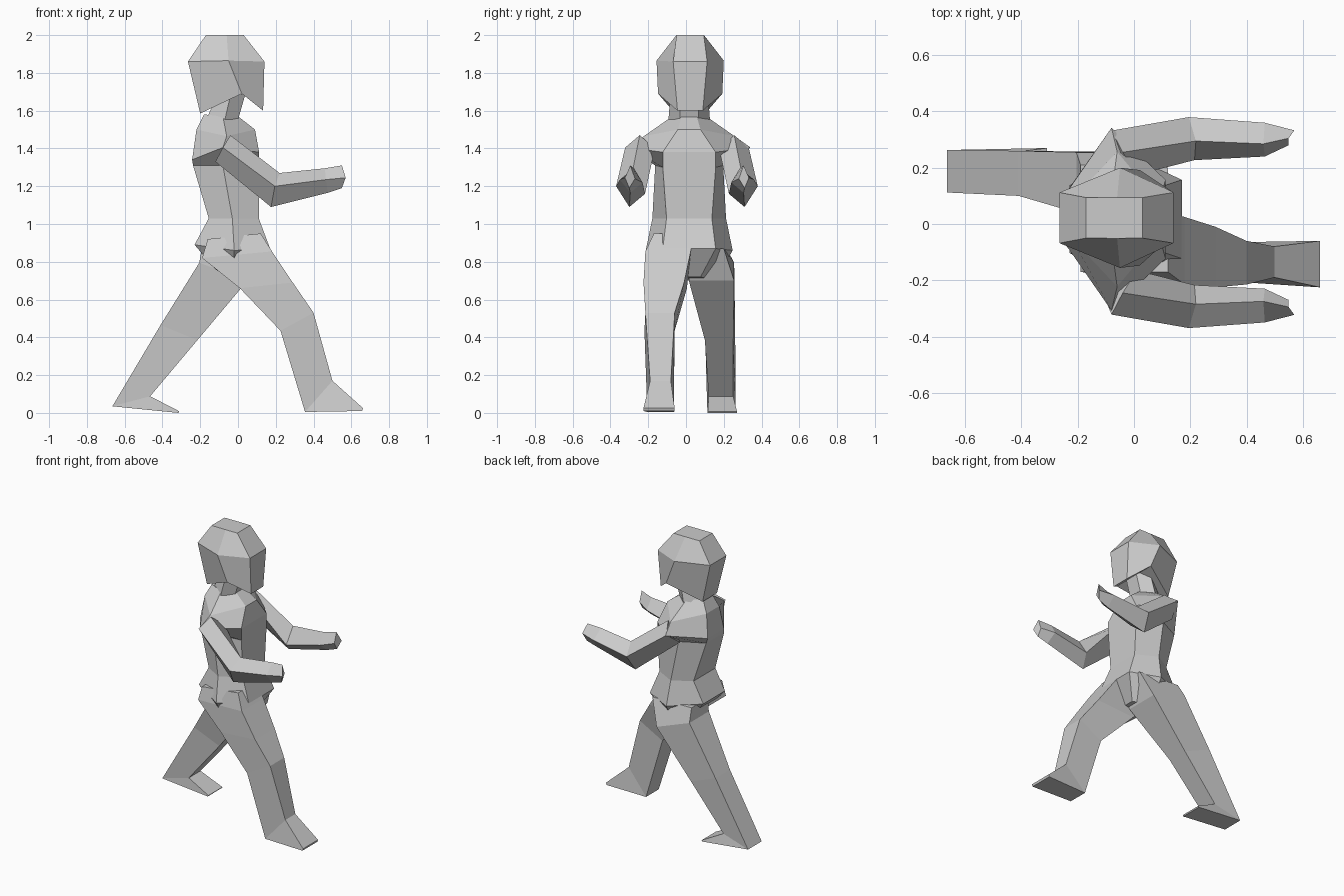
import bpy, bmesh
from mathutils import Vector


def loft(name, rings):
    """Skin a row of equal-sized rings and cap both ends, flat shaded."""
    bm = bmesh.new()
    rows = [[bm.verts.new(Vector(p)) for p in r] for r in rings]
    n = len(rows[0])
    for a, b in zip(rows, rows[1:]):
        for i in range(n):
            j = (i + 1) % n
            bm.faces.new((a[i], a[j], b[j], b[i]))
    for r in (rows[0], rows[-1]):
        if n == 6:      # split along the side-to-side ridge
            bm.faces.new((r[0], r[1], r[2], r[5]))
            bm.faces.new((r[5], r[2], r[3], r[4]))
        else:
            bm.faces.new(r)
    bmesh.ops.recalc_face_normals(bm, faces=bm.faces)
    me = bpy.data.meshes.new(name)
    bm.to_mesh(me)
    bm.free()
    ob = bpy.data.objects.new(name, me)
    bpy.context.collection.objects.link(ob)
    return ob


def hexring(front, side, back, cy=0.017):
    """Six-point body section; each argument is (x, half width, z)."""
    (fx, fw, fz), (sx, sw, sz), (bx, bw, bz) = front, side, back
    return [(fx, cy - fw, fz), (fx, cy + fw, fz), (sx, cy + sw, sz),
            (bx, cy + bw, bz), (bx, cy - bw, bz), (sx, cy - sw, sz)]


def legring(front, fy, back, by):
    """Four-point leg section; front/back are (x, z), fy/by are y ranges."""
    return [(front[0], fy[0], front[1]), (front[0], fy[1], front[1]),
            (back[0], by[1], back[1]), (back[0], by[0], back[1])]


# Head with flat crown and overhanging jaw
loft("head", [
    hexring((0.03, 0.072, 2.0), (-0.06, 0.073, 2.0), (-0.17, 0.072, 2.0), 0.022),
    hexring((0.14, 0.09, 1.86), (-0.05, 0.178, 1.865), (-0.265, 0.09, 1.86), 0.022),
    hexring((0.133, 0.067, 1.6), (0.02, 0.17, 1.69), (-0.2, 0.08, 1.585), 0.022),
])

# Neck
loft("neck", [
    hexring((0.04, 0.05, 1.69), (-0.04, 0.1, 1.68), (-0.12, 0.05, 1.66)),
    hexring((0.0, 0.05, 1.55), (-0.07, 0.11, 1.55), (-0.17, 0.05, 1.55)),
])

# Torso from collar to pelvis
loft("torso", [
    hexring((0.0, 0.04, 1.57), (-0.08, 0.09, 1.57), (-0.18, 0.05, 1.58)),
    hexring((0.09, 0.06, 1.5), (-0.06, 0.24, 1.465), (-0.22, 0.07, 1.5)),
    hexring((0.112, 0.14, 1.38), (-0.08, 0.325, 1.405), (-0.243, 0.09, 1.34)),
    hexring((0.112, 0.14, 1.3), (-0.08, 0.18, 1.31), (-0.238, 0.1, 1.31)),
    hexring((0.11, 0.12, 1.03), (-0.03, 0.195, 1.03), (-0.155, 0.12, 1.03)),
    hexring((0.17, 0.14, 0.87), (-0.02, 0.23, 0.86), (-0.23, 0.12, 0.89)),
    hexring((0.08, 0.06, 0.72), (-0.02, 0.14, 0.7), (-0.12, 0.08, 0.76)),
])

# Arms, mirrored about the body's middle: top, outer, bottom, inner
arm = [
    [(-0.04, 0.25, 1.47), (-0.08, 0.327, 1.405), (-0.12, 0.23, 1.33), (0.01, 0.17, 1.4)],
    [(0.22, 0.29, 1.27), (0.195, 0.375, 1.2), (0.175, 0.305, 1.09), (0.215, 0.222, 1.16)],
    [(0.46, 0.28, 1.295), (0.465, 0.355, 1.235), (0.475, 0.3, 1.165), (0.465, 0.235, 1.22)],
    [(0.55, 0.3, 1.31), (0.57, 0.328, 1.245), (0.55, 0.305, 1.19), (0.55, 0.275, 1.24)],
]
for side, s in (("right", -1), ("left", 1)):
    loft(side + "_arm", [[(x, 0.005 + s * y, z) for x, y, z in r] for r in arm])

# Leading leg and foot
loft("leading_leg", [
    legring((0.12, 0.95), (-0.17, 0.04), (-0.16, 0.92), (-0.17, 0.04)),
    legring((0.18, 0.855), (-0.215, 0.025), (-0.19, 0.82), (-0.17, 0.02)),
    legring((0.29, 0.69), (-0.225, -0.01), (0.01, 0.66), (-0.205, 0.005)),
    legring((0.4, 0.53), (-0.215, -0.06), (0.225, 0.435), (-0.22, -0.06)),
    legring((0.5, 0.17), (-0.19, -0.08), (0.355, 0.005), (-0.205, -0.065)),
    legring((0.662, 0.025), (-0.225, -0.06), (0.657, 0.01), (-0.225, -0.06)),
])

# Trailing leg and foot
loft("trailing_leg", [
    legring((0.12, 0.87), (0.02, 0.2), (-0.19, 0.88), (0.03, 0.21)),
    legring((0.05, 0.7), (0.015, 0.255), (-0.205, 0.795), (0.04, 0.255)),
    legring((-0.215, 0.385), (0.1, 0.25), (-0.41, 0.465), (0.1, 0.26)),
    legring((-0.465, 0.088), (0.12, 0.25), (-0.665, 0.035), (0.112, 0.263)),
    legring((-0.31, 0.008), (0.115, 0.27), (-0.315, 0.0), (0.115, 0.27)),
])
